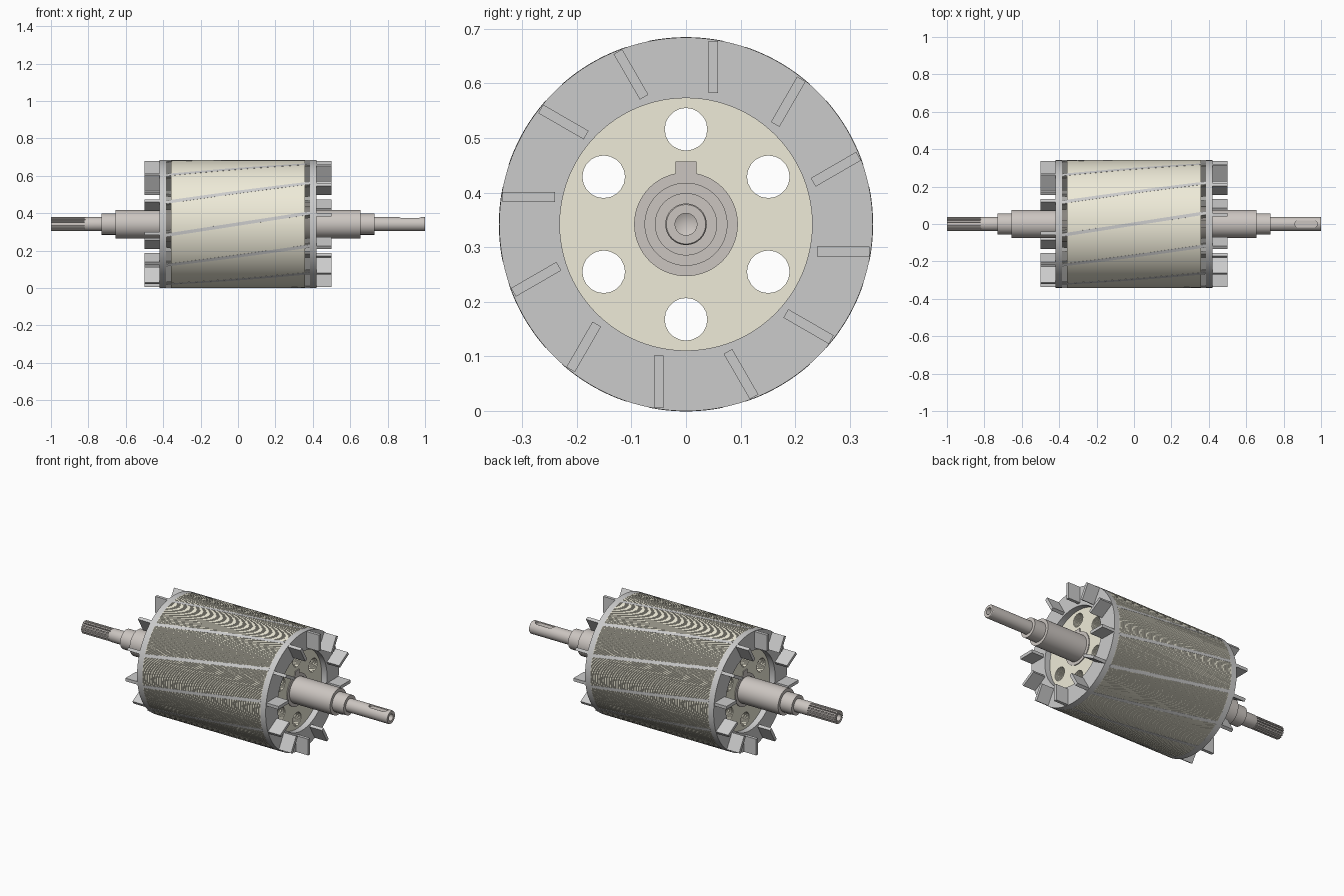
import bpy, bmesh, math
from mathutils import Matrix, Vector

if "Cube" in bpy.data.objects:
    bpy.data.objects.remove(bpy.data.objects["Cube"])

ZC, R = 0.342, 0.342          # axis height, rotor radius
END, RING = 0.385, 0.42       # stack end, outer face of end rings
TO_X = Matrix.Translation((0, 0, ZC)) @ Matrix(
    ((0, 0, 1, 0), (1, 0, 0, 0), (0, 1, 0, 0), (0, 0, 0, 1)))


def material(name, rgb):
    m = bpy.data.materials.new(name)
    m.diffuse_color = (*rgb, 1)
    m.use_nodes = True
    m.node_tree.nodes["Principled BSDF"].inputs["Base Color"].default_value = m.diffuse_color
    return m


CREAM = material("lamination_cream", (0.86, 0.83, 0.69))
STEEL = material("shaft_steel", (0.60, 0.56, 0.53))


def add(name, mesh, mat=None, smooth=True):
    ob = bpy.data.objects.new(name, mesh)
    bpy.context.collection.objects.link(ob)
    if mat:
        mesh.materials.clear()
        mesh.materials.append(mat)
    if smooth:
        bpy.ops.object.select_all(action='DESELECT')
        ob.select_set(True)
        bpy.context.view_layer.objects.active = ob
        bpy.ops.object.shade_smooth_by_angle(angle=math.radians(30))
    return ob


def from_bm(name, bm, mat=None, smooth=True):
    bmesh.ops.recalc_face_normals(bm, faces=bm.faces)
    me = bpy.data.meshes.new(name)
    bm.to_mesh(me)
    bm.free()
    return add(name, me, mat, smooth)


def circle(r, n, cx=0, cy=0):
    return [(cx + r * math.cos(2 * math.pi * i / n),
             cy + r * math.sin(2 * math.pi * i / n)) for i in range(n)]


def plate(name, loops, x0, x1, mat=None):
    """Filled outline with holes, drawn in the y-z plane, extruded from x0 to x1."""
    cu = bpy.data.curves.new(name + "_outline", 'CURVE')
    cu.dimensions, cu.fill_mode, cu.extrude = '2D', 'BOTH', (x1 - x0) / 2
    for pts in loops:
        s = cu.splines.new('POLY')
        s.points.add(len(pts) - 1)
        for p, c in zip(s.points, pts):
            p.co = (c[0], c[1], 0, 1)
        s.use_cyclic_u = True
    tmp = bpy.data.objects.new(name + "_outline", cu)
    bpy.context.collection.objects.link(tmp)
    bpy.context.view_layer.update()
    me = bpy.data.meshes.new_from_object(tmp.evaluated_get(bpy.context.evaluated_depsgraph_get()))
    bpy.data.objects.remove(tmp)
    bm = bmesh.new()
    bm.from_mesh(me)
    bmesh.ops.remove_doubles(bm, verts=bm.verts, dist=1e-6)
    bm.transform(Matrix.Translation(((x0 + x1) / 2, 0, 0)) @ TO_X)
    return from_bm(name, bm, mat)


def lathe(name, profile, mat, n=64):
    bm = bmesh.new()
    vs = [bm.verts.new((x, 0, r)) for x, r in profile]
    es = [bm.edges.new(e) for e in zip(vs, vs[1:])]
    bmesh.ops.spin(bm, geom=vs + es, cent=(0, 0, 0), axis=(1, 0, 0),
                   angle=2 * math.pi, steps=n)
    bmesh.ops.remove_doubles(bm, verts=bm.verts, dist=1e-5)
    bmesh.ops.translate(bm, verts=bm.verts, vec=(0, 0, ZC))
    return from_bm(name, bm, mat)


def box(bm, lo, hi, rot=Matrix()):
    lo, hi = Vector(lo), Vector(hi)
    m = Matrix.Translation((0, 0, ZC)) @ rot @ Matrix.Translation((lo + hi) / 2)
    bmesh.ops.create_cube(bm, size=1, matrix=m @ Matrix.Diagonal((*(hi - lo), 1)))


# Stack of thin steel sheets with cooling holes
COUNT = 144
pitch = 2 * END / COUNT
holes = [circle(0.039, 20, 0.174 * math.cos(a), 0.174 * math.sin(a))
         for a in (math.radians(30 + 60 * k) for k in range(6))]
sheets = plate("lamination_stack", [circle(R, 96), circle(0.09, 24)] + holes,
               -END, -END + pitch * 0.75, CREAM)
arr = sheets.modifiers.new("stack", 'ARRAY')
arr.count = COUNT
arr.use_relative_offset = False
arr.use_constant_offset = True
arr.constant_offset_displace = ((2 * END - pitch * 0.75) / (COUNT - 1), 0, 0)

# End rings
for side, x0, x1 in (("left", -RING, -END), ("right", END, RING)):
    plate("end_ring_" + side, [circle(R, 128), circle(0.231, 96)], x0, x1)

# Fan blades on both rings, parallel-offset from the radius
for side, s in (("left", -1), ("right", 1)):
    bm = bmesh.new()
    for k in range(12):
        xs = sorted((s * (RING - 0.005), s * 0.5))
        box(bm, (xs[0], s * 0.05 - 0.009, 0.24), (xs[1], s * 0.05 + 0.009, 0.336),
            Matrix.Rotation(math.radians(30 * k), 4, 'X'))
    from_bm("fan_blades_" + side, bm, None, False)

# Skewed conductor bars
bm = bmesh.new()
STEPS = 20
for k in range(12):
    rows = []
    for i in range(STEPS + 1):
        t = 2 * i / STEPS - 1
        rot = Matrix.Rotation(math.radians(30 * k - 10 * t), 4, 'X')
        rows.append([bm.verts.new(rot @ Vector((t * END, y, z)) + Vector((0, 0, ZC)))
                     for y, z in ((-0.009, 0.24), (0.009, 0.24), (0.009, 0.3425), (-0.009, 0.3425))])
    for a, b in zip(rows, rows[1:]):
        for j in range(4):
            bm.faces.new((a[j], a[j - 1], b[j - 1], b[j]))
    bm.faces.new(rows[0])
    bm.faces.new(rows[-1])
from_bm("conductor_bars", bm)

# Stepped shaft with centre holes
shaft = lathe("shaft", [
    (-0.82, 0), (-0.82, 0.036), (-0.81, 0.038), (-0.73, 0.038), (-0.73, 0.057), (-0.655, 0.057),
    (-0.655, 0.076), (-0.39, 0.076), (-0.39, 0.095), (0.39, 0.095), (0.39, 0.076),
    (0.655, 0.076), (0.655, 0.057), (0.73, 0.057), (0.73, 0.038), (0.997, 0.038),
    (1.0, 0.036), (1.0, 0.02), (0.95, 0.02), (0.94, 0)], STEEL)

# Keyway in the right shaft end
slot = [(0.88 + 0.02 * math.cos(a), 0.02 * math.sin(a))
        for a in (math.radians(90 + 15 * i) for i in range(13))]
slot += [(1.84 - x, -y) for x, y in slot]
bm = bmesh.new()
f = bm.faces.new([bm.verts.new((x, y, ZC + 0.025)) for x, y in slot])
ext = bmesh.ops.extrude_face_region(bm, geom=[f])["geom"]
bmesh.ops.translate(bm, verts=[v for v in ext if isinstance(v, bmesh.types.BMVert)], vec=(0, 0, 0.05))
cutter = from_bm("keyway_cutter", bm, None, False)
cutter.hide_render = True
cutter.hide_viewport = True
cut = shaft.modifiers.new("keyway", 'BOOLEAN')
cut.operation, cut.solver, cut.object = 'DIFFERENCE', 'EXACT', cutter

# Splined left shaft end
teeth = []
for k in range(16):
    for d, r in ((-0.27, 0.037), (0.27, 0.037), (0.33, 0.030), (0.67, 0.030)):
        a = 2 * math.pi * (k + d) / 16
        teeth.append((r * math.cos(a), r * math.sin(a)))
plate("shaft_spline", [teeth, circle(0.02, 32)], -1.0, -0.81, STEEL)

# Key locking the stack to the shaft
bm = bmesh.new()
box(bm, (-0.39, -0.019, 0.08), (0.39, 0.019, 0.115))
from_bm("stack_key", bm, STEEL, False)
